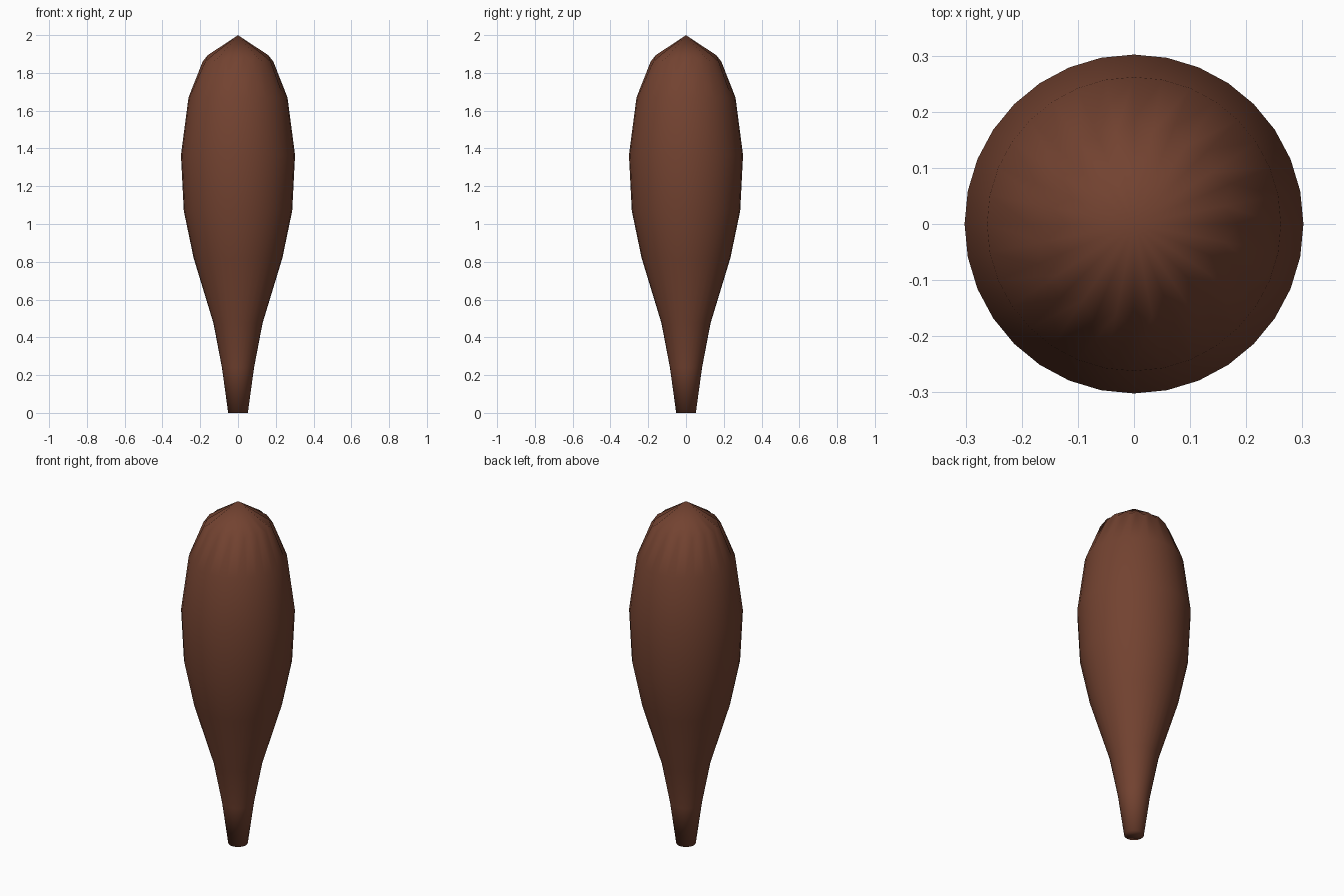
import bpy, bmesh, math

if "Cube" in bpy.data.objects:
    bpy.data.objects.remove(bpy.data.objects["Cube"])

SIDES = 32

# Side profile of the club-shaped body, bottom to shoulder: (radius, height)
PROFILE = [(0.052, 0.0), (0.085, 0.24), (0.13, 0.475), (0.235, 0.82),
           (0.287, 1.07), (0.302, 1.365), (0.262, 1.67)]
# Crown ring: ridges alternate between these two points
CROWN = [(0.187, 1.86), (0.164, 1.893)]


def add_ring(bm, points):
    """One ring of vertices, cycling through the given (radius, height) points."""
    ring = []
    for i in range(SIDES):
        r, z = points[i % len(points)]
        a = 2 * math.pi * i / SIDES
        ring.append(bm.verts.new((r * math.cos(a), r * math.sin(a), z)))
    return ring


bm = bmesh.new()

# Body rings and fluted crown
rings = [add_ring(bm, [p]) for p in PROFILE] + [add_ring(bm, CROWN)]
for low, high in zip(rings, rings[1:]):
    for i in range(SIDES):
        j = (i + 1) % SIDES
        bm.faces.new((low[i], low[j], high[j], high[i]))

# Pointed tip
tip = bm.verts.new((0, 0, 2.0))
for i in range(SIDES):
    bm.faces.new((rings[-1][i], rings[-1][(i + 1) % SIDES], tip))

# Flat foot
bm.faces.new(list(reversed(rings[0])))

for f in bm.faces:
    f.smooth = True
mesh = bpy.data.meshes.new("club_body")
bm.to_mesh(mesh)
bm.free()
body = bpy.data.objects.new("club_body", mesh)
bpy.context.collection.objects.link(body)

# Brown colour
brown = bpy.data.materials.new("brown")
brown.diffuse_color = (0.17, 0.055, 0.03, 1)
brown.use_nodes = True
brown.node_tree.nodes["Principled BSDF"].inputs["Base Color"].default_value = brown.diffuse_color
mesh.materials.append(brown)
